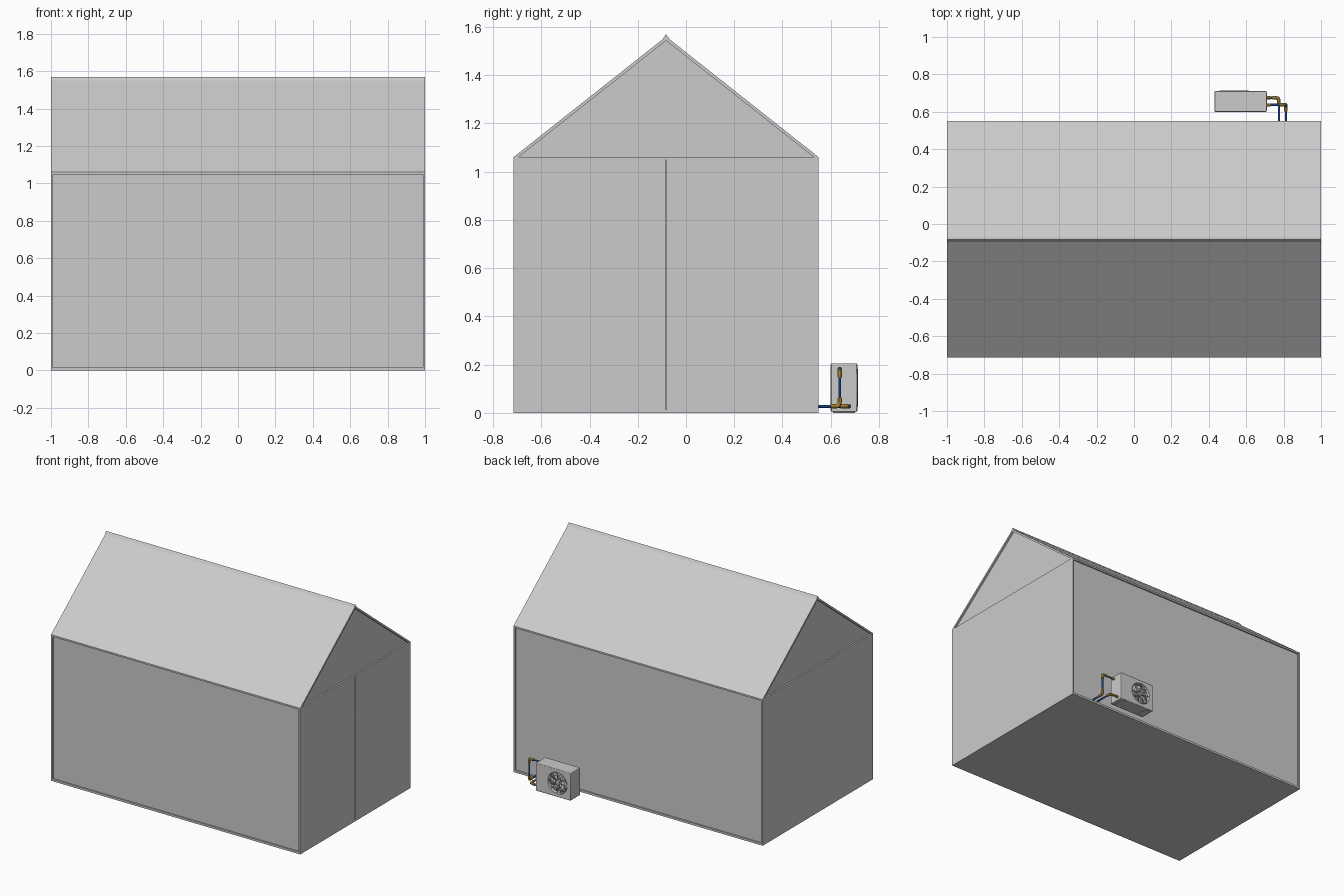
import bpy, bmesh, math
from mathutils import Vector, Matrix

if "Cube" in bpy.data.objects:
    bpy.data.objects.remove(bpy.data.objects["Cube"])

CY, HW = -0.0825, 0.6325      # house centre line and half depth
T = 0.012                     # panel thickness


def material(name, color):
    m = bpy.data.materials.new(name)
    m.diffuse_color = color
    m.use_nodes = True
    m.node_tree.nodes["Principled BSDF"].inputs["Base Color"].default_value = m.diffuse_color
    return m


BLUE = material("blue_pipe", (0.03, 0.16, 0.65, 1))
COPPER = material("copper_fitting", (0.75, 0.42, 0.06, 1))


def finish(name, bm, mat=None):
    bmesh.ops.recalc_face_normals(bm, faces=bm.faces)
    me = bpy.data.meshes.new(name)
    bm.to_mesh(me)
    bm.free()
    ob = bpy.data.objects.new(name, me)
    bpy.context.collection.objects.link(ob)
    if mat:
        me.materials.append(mat)
    return ob


def smooth(ob):
    bpy.ops.object.select_all(action='DESELECT')
    ob.select_set(True)
    bpy.context.view_layer.objects.active = ob
    bpy.ops.object.shade_smooth_by_angle()


def box(name, lo, hi):
    lo, hi = Vector(lo), Vector(hi)
    bm = bmesh.new()
    bmesh.ops.create_cube(bm, size=1)
    for v in bm.verts:
        v.co = Vector(lo[i] + (v.co[i] + 0.5) * (hi[i] - lo[i]) for i in range(3))
    return finish(name, bm)


def prism(name, profile, x0, x1):
    """Extrude a (y, z) outline along x; y is measured from the ridge line."""
    bm = bmesh.new()
    f = bm.faces.new([bm.verts.new((x0, CY + y, z)) for y, z in profile])
    ext = bmesh.ops.extrude_face_region(bm, geom=[f])["geom"]
    bmesh.ops.translate(bm, vec=(x1 - x0, 0, 0),
                        verts=[g for g in ext if isinstance(g, bmesh.types.BMVert)])
    return finish(name, bm)


def disc(name, x, z, y, r, depth, sides=32):
    bm = bmesh.new()
    mat = Matrix.Translation((x, y, z)) @ Matrix.Rotation(math.pi / 2, 4, 'X')
    bmesh.ops.create_cone(bm, cap_ends=True, segments=sides, radius1=r, radius2=r,
                          depth=depth, matrix=mat)
    return finish(name, bm)


def tube(name, pts, r, mat):
    cu = bpy.data.curves.new(name, 'CURVE')
    cu.dimensions = '3D'
    cu.bevel_depth, cu.bevel_resolution, cu.use_fill_caps = r, 3, True
    sp = cu.splines.new('POLY')
    sp.points.add(len(pts) - 1)
    for p, co in zip(sp.points, pts):
        p.co = (*co, 1)
    ob = bpy.data.objects.new(name, cu)
    bpy.context.collection.objects.link(ob)
    cu.materials.append(mat)
    bpy.ops.object.select_all(action='DESELECT')
    ob.select_set(True)
    bpy.context.view_layer.objects.active = ob
    bpy.ops.object.convert(target='MESH')
    smooth(bpy.context.object)


def pipe_run(name, path):
    """Blue straights with copper elbows at the corners and a stub at the start."""
    path = [Vector(p) for p in path]
    for i in range(len(path) - 1):
        tube(f"{name}_straight_{i}", path[i:i + 2], 0.006, BLUE)
    d = (path[1] - path[0]).normalized()
    tube(f"{name}_connector", [path[0], path[0] + d * 0.02], 0.0085, COPPER)
    for i in range(1, len(path) - 1):
        c = path[i]
        a = c + (path[i - 1] - c).normalized() * 0.022
        b = c + (path[i + 1] - c).normalized() * 0.022
        arc = [a * (1 - t) ** 2 + c * 2 * t * (1 - t) + b * t * t
               for t in [k / 8 for k in range(9)]]
        a2, b2 = a + (a - c) * 0.6, b + (b - c) * 0.6
        tube(f"{name}_elbow_{i}", [a2] + arc + [b2], 0.0095, COPPER)


# House shell: floor and ceiling decks, recessed long walls
Y0, Y1 = CY - HW, CY + HW
box("floor", (-1, Y0, 0), (1, Y1, 0.015))
box("ceiling_deck", (-1, Y0, 1.048), (1, Y1, 1.06))
box("front_wall", (-1 + T, Y0 + 0.01, 0.015), (1 - T, Y0 + 0.01 + T, 1.048))
box("back_wall", (-1 + T, Y1 - 0.01 - T, 0.015), (1 - T, Y1 - 0.01, 1.048))

# End walls; the right one is two panels meeting at a centre seam
box("left_wall", (-1, Y0, 0.015), (-1 + T, Y1, 1.048))
box("right_wall_front_panel", (1 - T, Y0, 0.015), (1, CY - 0.002, 1.048))
box("right_wall_back_panel", (1 - T, CY + 0.002, 0.015), (1, Y1, 1.048))
box("seam_backing", (1 - 2 * T, CY - 0.03, 0.015), (1 - T, CY + 0.03, 1.048))
box("seam_latch", (1 - T, CY - 0.004, 0.782), (1, CY + 0.004, 0.79))

# Roof, ridge cap and slightly recessed gables
prism("roof", [(-HW, 1.06), (0, 1.56), (HW, 1.06), (HW - 0.02, 1.06),
               (0, 1.543), (-HW + 0.02, 1.06)], -1, 1)
prism("ridge_cap", [(-0.014, 1.55), (0, 1.57), (0.014, 1.55)], -1, 1)
for side, x in (("left", -1 + T), ("right", 1 - 2 * T)):
    prism(side + "_gable", [(-HW + 0.02, 1.06), (0, 1.543), (HW - 0.02, 1.06)], x, x + T)

# Outdoor cooling unit with a round fan opening
FX, FZ, FY, R = 0.535, 0.105, 0.71, 0.075
unit = box("unit_body", (0.43, 0.60, 0.004), (0.71, FY, 0.205))
bev = unit.modifiers.new("bevel", 'BEVEL')
bev.width, bev.segments = 0.004, 2
cutter = disc("fan_cutter", FX, FZ, FY, R, 0.07)
cutter.hide_render = True
cutter.hide_viewport = False
cutter.display_type = 'WIRE'
cut = unit.modifiers.new("fan_opening", 'BOOLEAN')
cut.operation, cut.object, cut.solver = 'DIFFERENCE', cutter, 'EXACT'
smooth(unit)
for x in (0.47, 0.67):
    box("unit_foot", (x - 0.015, 0.61, 0), (x + 0.015, 0.70, 0.006))

# Fan hub and twisted blades
smooth(disc("fan_hub", FX, FZ, FY - 0.018, 0.018, 0.034, 24))
bm = bmesh.new()
for k in range(7):
    rows = []
    for s in range(5):
        r = 0.014 + (R - 0.02) * s / 4
        base = 2 * math.pi * k / 7 + 0.35 * s / 4
        rows.append([bm.verts.new((FX + r * math.cos(base + w), y, FZ + r * math.sin(base + w)))
                     for w, y in ((0, FY - 0.024), (0.3, FY - 0.017), (0.6, FY - 0.01))])
    for a, b in zip(rows, rows[1:]):
        for j in range(2):
            bm.faces.new((a[j], a[j + 1], b[j + 1], b[j]))
blades = finish("fan_blades", bm)
blades.modifiers.new("thickness", 'SOLIDIFY').thickness = 0.002
smooth(blades)

# Guard rings and spokes over the fan
for i, r in enumerate((0.076, 0.056, 0.036)):
    bpy.ops.mesh.primitive_torus_add(major_radius=r, minor_radius=0.003 if i == 0 else 0.001,
                                     major_segments=40, minor_segments=6,
                                     location=(FX, FY, FZ), rotation=(math.pi / 2, 0, 0))
    bpy.context.object.name = f"guard_ring_{i}"
    smooth(bpy.context.object)
for k in range(4):
    spoke = box("guard_spoke", (-R, -0.001, -0.001), (R, 0.001, 0.001))
    spoke.location = (FX, FY, FZ)
    spoke.rotation_euler = (0, k * math.pi / 4, 0)

# Coolant pipes from the unit into the back wall
WALL = Y1 - 0.015
pipe_run("upper_pipe", [(0.71, 0.637, 0.182), (0.812, 0.637, 0.182),
                        (0.812, 0.637, 0.027), (0.812, WALL, 0.027)])
pipe_run("lower_pipe", [(0.71, 0.675, 0.027), (0.775, 0.675, 0.027), (0.775, WALL, 0.027)])
